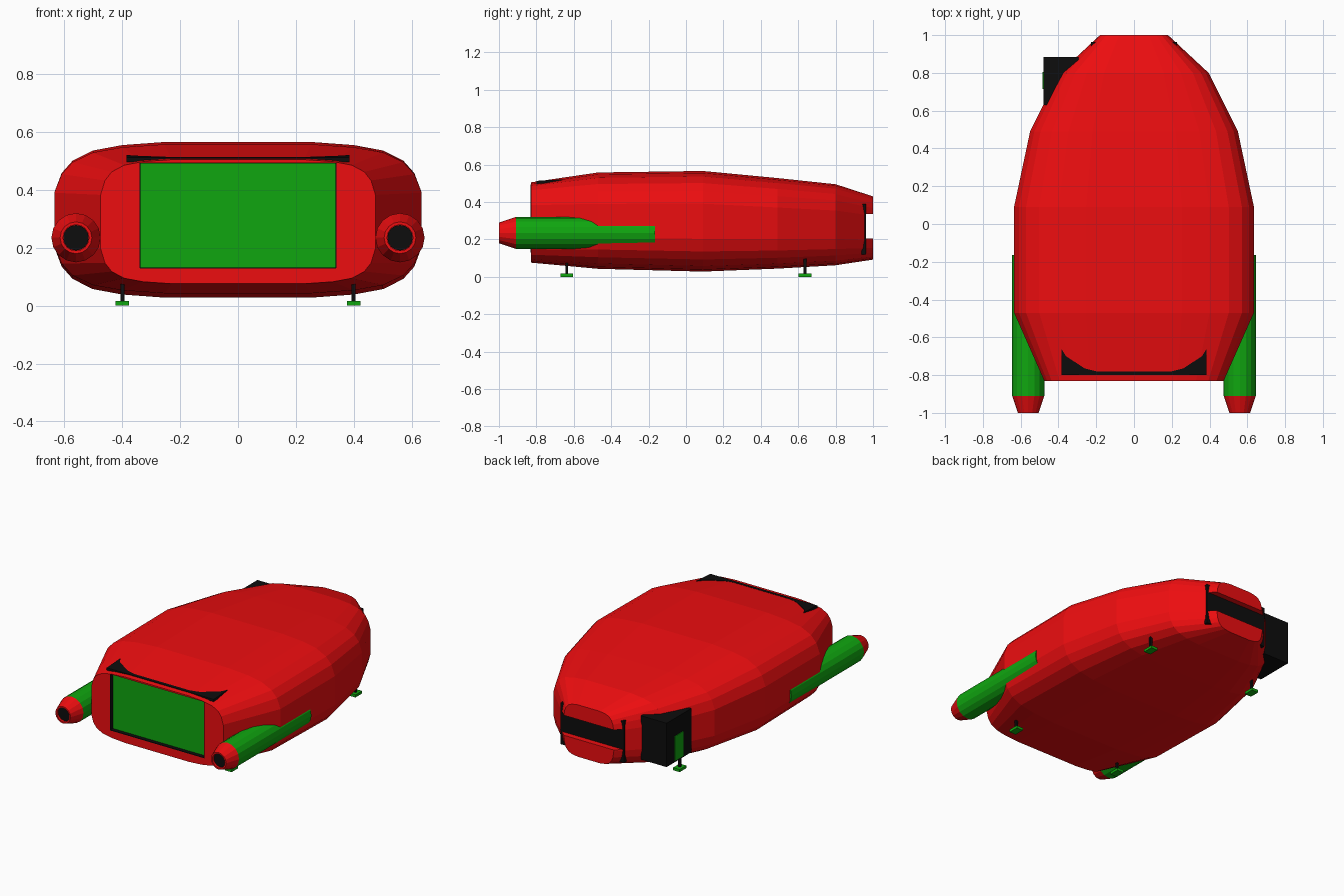
import bpy, bmesh, math

if "Cube" in bpy.data.objects:
    bpy.data.objects.remove(bpy.data.objects["Cube"])

def material(name, rgb):
    m = bpy.data.materials.new(name)
    m.diffuse_color = (*rgb, 1)
    m.use_nodes = True
    m.node_tree.nodes["Principled BSDF"].inputs["Base Color"].default_value = m.diffuse_color
    return m

RED = material("red", (0.85, 0.004, 0.005))
GREEN = material("green", (0.005, 0.38, 0.005))
BLACK = material("black", (0.004, 0.004, 0.004))

def finish(name, bm, mat):
    bmesh.ops.recalc_face_normals(bm, faces=bm.faces)
    me = bpy.data.meshes.new(name)
    bm.to_mesh(me)
    bm.free()
    me.materials.append(mat)
    ob = bpy.data.objects.new(name, me)
    bpy.context.collection.objects.link(ob)
    return ob

def loft(name, rings, mat):
    bm = bmesh.new()
    vs = [[bm.verts.new(p) for p in r] for r in rings]
    n = len(vs[0])
    for a, b in zip(vs, vs[1:]):
        for i in range(n):
            j = (i + 1) % n
            bm.faces.new((a[i], a[j], b[j], b[i]))
    bm.faces.new(vs[0])
    bm.faces.new(vs[-1])
    return finish(name, bm, mat)

def box(name, lo, hi, mat):
    rings = [[(lo[0], lo[1], z), (hi[0], lo[1], z), (hi[0], hi[1], z), (lo[0], hi[1], z)]
             for z in (lo[2], hi[2])]
    return loft(name, rings, mat)

def lathe(name, cx, cz, profile, mat, sides=16):
    rings = [[(cx + r * math.cos(math.tau * i / sides), y, cz + r * math.sin(math.tau * i / sides))
              for i in range(sides)] for r, y in profile]
    return loft(name, rings, mat)

# Hull: rounded cross-sections (y, half width, bottom, top, squareness)
QUARTER = [(1, 0.35), (0.96, 0.6), (0.9, 0.76), (0.79, 0.89), (0.63, 0.96), (0.4, 1)]
SECTIONS = [(-0.83, 0.475, 0.076, 0.505, 0.8), (-0.47, 0.635, 0.043, 0.558, 1),
            (0.09, 0.635, 0.028, 0.566, 1), (0.49, 0.55, 0.044, 0.528, 1),
            (0.80, 0.395, 0.062, 0.495, 1), (1.0, 0.18, 0.092, 0.43, 0.9)]

def section(y, w, z0, z1, p):
    c, h = (z0 + z1) / 2, (z1 - z0) / 2
    q = [(w * u ** p, h * v ** p) for u, v in QUARTER]
    pts = q + [(-u, v) for u, v in q[::-1]] + [(-u, -v) for u, v in q] + [(u, -v) for u, v in q[::-1]]
    return [(u, y, c + v) for u, v in pts]

hull = loft("hull", [section(*s) for s in SECTIONS], RED)

# Hatch recess and nose window slot cut into the hull
for name, lo, hi in (("hatch_cutter", (-0.34, -0.9, 0.13), (0.34, -0.8, 0.495)),
                     ("window_cutter", (-0.5, 0.962, 0.205), (0.5, 1.1, 0.335))):
    cutter = box(name, lo, hi, RED)
    cutter.hide_render = True
    cutter.hide_viewport = True
    cutter.display_type = 'WIRE'
    mod = hull.modifiers.new(name, 'BOOLEAN')
    mod.operation = 'DIFFERENCE'
    mod.object = cutter

# Front hatch with dark lining
box("hatch_panel", (-0.338, -0.806, 0.132), (0.338, -0.795, 0.494), GREEN)
box("hatch_lining_bottom", (-0.339, -0.831, 0.129), (0.339, -0.80, 0.133), BLACK)
for s, side in ((-1, "left"), (1, "right")):
    a, b = sorted((s * 0.341, s * 0.337))
    box("hatch_lining_" + side, (a, -0.831, 0.13), (b, -0.80, 0.494), BLACK)

# Swept lip above the hatch
half = [(0.385, -0.80), (0.385, -0.66), (0.36, -0.70), (0.26, -0.765), (0.2, -0.78)]
outline = half + [(-x, y) for x, y in half[::-1]]
loft("hatch_lip", [[(x, y, 0.497 + dz + (y + 0.8) * 0.06) for x, y in outline]
                   for dz in (0, 0.016)], BLACK)

# Nose window plate seen through the slot
box("window_plate", (-0.228, 0.938, 0.12), (0.228, 0.963, 0.39), BLACK)

# Side equipment box on the left with a green panel
box("equipment_box", (-0.48, 0.63, 0.13), (-0.295, 0.885, 0.415), BLACK)
box("equipment_panel", (-0.484, 0.715, 0.14), (-0.479, 0.805, 0.30), GREEN)

# Engines and landing legs, mirrored
for s, side in ((-1, "left"), (1, "right")):
    x = s * 0.56
    lathe("engine_" + side, x, 0.235, [(0.085, -0.165), (0.085, -0.91)], GREEN)
    lathe("engine_nozzle_" + side, x, 0.235,
          [(0.085, -0.91), (0.06, -0.985), (0.055, -1.0), (0.045, -1.0), (0.045, -0.975)], RED)
    lathe("engine_exhaust_" + side, x, 0.235, [(0.044, -0.97), (0.044, -0.985)], BLACK)
    for y, end in ((-0.638, "front"), (0.636, "rear")):
        x = s * 0.4
        box(f"leg_{end}_{side}", (x - 0.007, y - 0.007, 0.015), (x + 0.007, y + 0.007, 0.13), BLACK)
        box(f"foot_{end}_{side}", (x - 0.024, y - 0.034, 0), (x + 0.024, y + 0.034, 0.017), GREEN)
